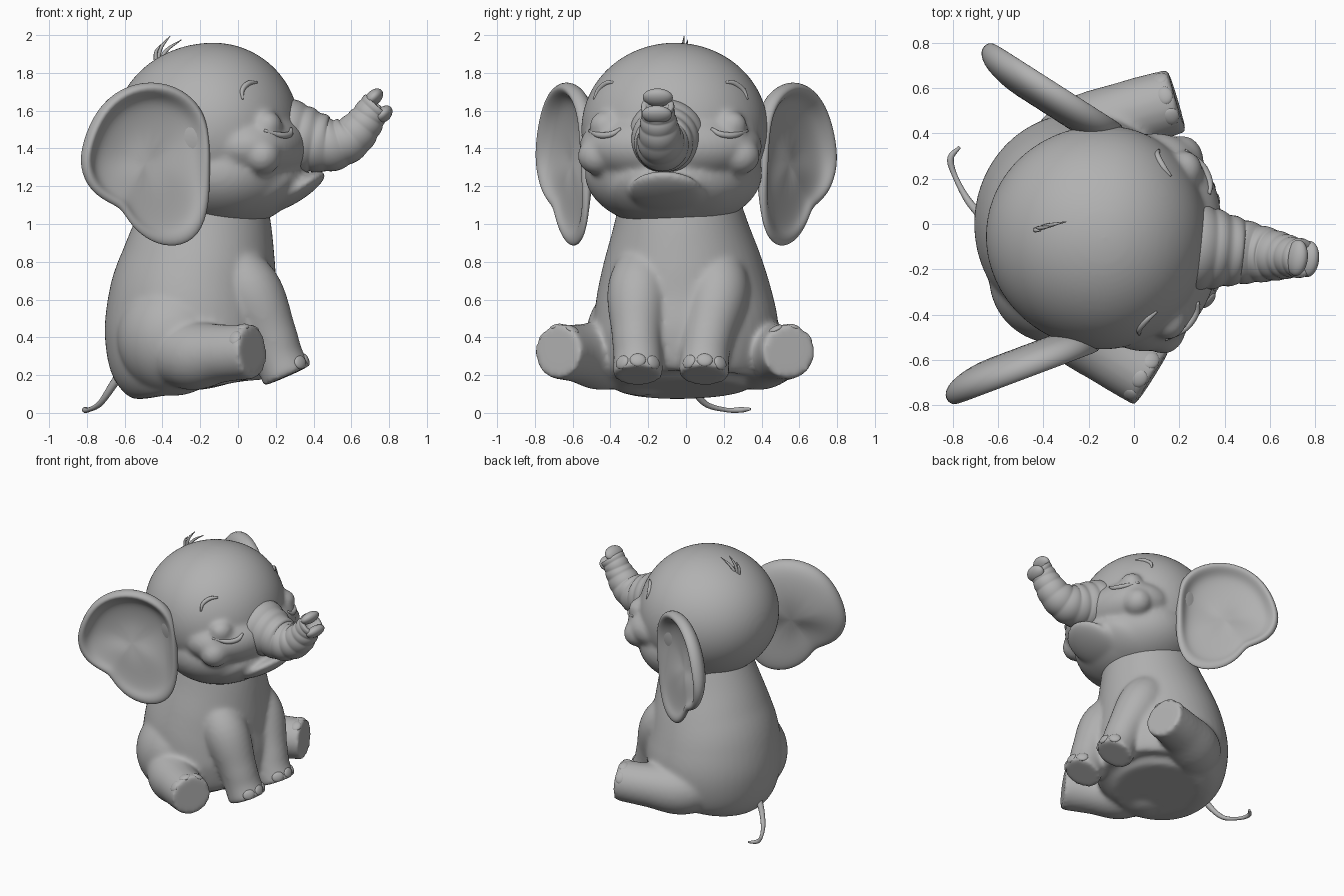
import bpy
import bmesh
from math import radians, sin, cos, pi
from mathutils import Vector, Matrix
from mathutils.bvhtree import BVHTree

cube = bpy.data.objects.get("Cube")
if cube:
    bpy.data.objects.remove(cube, do_unlink=True)

grey = bpy.data.materials.new("soft grey skin")
grey.use_nodes = True
grey.diffuse_color = (0.44, 0.44, 0.44, 1)
grey.node_tree.nodes["Principled BSDF"].inputs["Base Color"].default_value = grey.diffuse_color

# The head is modelled symmetrically, then turned a little to one side
HEAD = Matrix.Translation((-0.13, -0.06, 0)) @ Matrix.Rotation(radians(-6), 4, 'Z')
SIDES = (("near", -1), ("far", 1))


def finish(bm, name, frame=None, voxel=0, relax=0, subdiv=0):
    """Turn a bmesh into a smooth shaded object, optionally fused into one skin."""
    bmesh.ops.recalc_face_normals(bm, faces=bm.faces)
    mesh = bpy.data.meshes.new(name)
    bm.to_mesh(mesh)
    bm.free()
    mesh.materials.append(grey)
    mesh.shade_smooth()
    obj = bpy.data.objects.new(name, mesh)
    bpy.context.collection.objects.link(obj)
    if frame:
        obj.matrix_world = frame
    if voxel:
        fuse = obj.modifiers.new("fuse", 'REMESH')
        fuse.mode = 'VOXEL'
        fuse.voxel_size = voxel
        fuse.use_smooth_shade = True
        soften = obj.modifiers.new("soften", 'SMOOTH')
        soften.iterations = relax
    if subdiv:
        obj.modifiers.new("subdivide", 'SUBSURF').levels = subdiv
        obj.modifiers["subdivide"].render_levels = subdiv
    return obj


def blob(bm, centre, radii, turn=None):
    matrix = Matrix.Translation(centre) @ (turn or Matrix()) @ Matrix.Diagonal((*radii, 1))
    return bmesh.ops.create_uvsphere(bm, u_segments=64, v_segments=40, radius=1, matrix=matrix)["verts"]


def spline(points, steps):
    """Catmull-Rom samples through points of any dimension."""
    pts = [Vector(p) for p in points]
    pts = [2 * pts[0] - pts[1]] + pts + [2 * pts[-1] - pts[-2]]
    out = []
    for a, b, c, d in zip(pts, pts[1:], pts[2:], pts[3:]):
        for i in range(steps):
            t = i / steps
            out.append((2 * b + (c - a) * t + (2 * a - 5 * b + 4 * c - d) * t**2
                        + (3 * b - a - 3 * c + d) * t**3) / 2)
    return out + [pts[-2]]


def bridge(bm, rings):
    for p, q in zip(rings, rings[1:]):
        for j in range(len(p)):
            n = (j + 1) % len(p)
            bm.faces.new((p[j], p[n], q[n], q[j]))


def tube(bm, points, hint=(0, 1, 0), steps=6, seg=24, ridges=0):
    """Loft along (x, y, z, radius[, second radius]); returns the end cap."""
    samples = spline(points, steps)
    path = [Vector(s[:3]) for s in samples]
    rings = []
    for i, s in enumerate(samples):
        t = (path[min(i + 1, len(path) - 1)] - path[max(i - 1, 0)]).normalized()
        side = Vector(hint)
        side = (side - t * side.dot(t)).normalized()
        up = side.cross(t)
        k = 1
        if ridges:
            k = 0.965 + 0.05 * abs(sin(pi * ridges * i / (len(path) - 1)))
        a, b = s[3] * k, s[-1] * k
        rings.append([bm.verts.new(path[i] + side * a * cos(w) + up * b * sin(w))
                      for w in (2 * pi * j / seg for j in range(seg))])
    bridge(bm, rings)
    bm.faces.new(rings[0])
    return bm.faces.new(rings[-1])


# Body, one fuller hip and the legs, fused into one skin
body = bmesh.new()
tube(body, [(-0.22, -0.01, 0.125, 0.33, 0.28), (-0.232, -0.01, 0.2, 0.44, 0.42),
            (-0.24, 0, 0.4, 0.49, 0.465), (-0.235, -0.01, 0.6, 0.47, 0.45),
            (-0.205, -0.02, 0.8, 0.42, 0.41), (-0.175, -0.03, 1, 0.355, 0.36),
            (-0.15, -0.04, 1.2, 0.3, 0.3)], seg=48)
blob(body, (-0.34, -0.24, 0.4), (0.3, 0.29, 0.31))
front_legs = {
    "near": [(-0.1, -0.21, 0.88, 0.1), (0.06, -0.25, 0.66, 0.165), (0.175, -0.26, 0.42, 0.135),
             (0.215, -0.255, 0.3, 0.13), (0.26, -0.255, 0.195, 0.135)],
    "far": [(-0.1, 0.15, 0.88, 0.1), (0.06, 0.17, 0.66, 0.165), (0.175, 0.12, 0.42, 0.135),
            (0.215, 0.1, 0.3, 0.13), (0.26, 0.095, 0.195, 0.135)]}
hind_legs = {
    "near": [(-0.42, -0.24, 0.34, 0.14), (-0.25, -0.43, 0.305, 0.185),
             (-0.09, -0.57, 0.315, 0.155), (0.08, -0.68, 0.325, 0.145)],
    "far": [(-0.42, 0.2, 0.34, 0.14), (-0.24, 0.37, 0.305, 0.185),
            (-0.02, 0.48, 0.315, 0.155), (0.19, 0.545, 0.325, 0.145)]}
for legs in (front_legs, hind_legs):
    for leg in legs.values():
        tube(body, leg)
finish(body, "body_and_legs", voxel=0.015, relax=14)


# Toenails: three flattened buttons around the edge of every sole
def toenails(name, leg, facing):
    end, before = Vector(leg[-1][:3]), Vector(leg[-2][:3])
    axis = (end - before).normalized()
    facing = (facing - axis * facing.dot(axis)).normalized()
    bm = bmesh.new()
    for angle in (-42, 0, 42):
        out = Matrix.Rotation(radians(angle), 3, axis) @ facing
        across = axis.cross(out)
        turn = Matrix((out, across, axis)).transposed().to_4x4()
        blob(bm, end - axis * 0.04 + out * (leg[-1][3] - 0.012), (0.018, 0.042, 0.036), turn)
    finish(bm, name)


for side, s in SIDES:
    toenails(side + "_front_toenails", front_legs[side], Vector((1, 0, 0)))
    toenails(side + "_hind_toenails", hind_legs[side], Vector((0, s * 0.3, 1)))

# Tail
tail = bmesh.new()
tube(tail, [(-0.58, 0, 0.27, 0.03), (-0.66, 0.03, 0.15, 0.022), (-0.73, 0.1, 0.05, 0.016),
            (-0.79, 0.21, 0.016, 0.012), (-0.81, 0.29, 0.016, 0.015),
            (-0.77, 0.34, 0.02, 0.007)], hint=(1, 0, 0.3), seg=12)
finish(tail, "tail")

# Head: skull, jaw, broad muzzle, chin, lower lip, cheeks and eyelids
head = bmesh.new()
for v in blob(head, (0, 0, 1.5), (0.525, 0.495, 0.46)):
    if v.co.x > 0:
        v.co.x *= 0.87
rise = Matrix.Rotation(radians(-32), 4, 'Y')
blob(head, (0.06, 0, 1.27), (0.4, 0.47, 0.295))
blob(head, (0.2, 0, 1.41), (0.32, 0.485, 0.22))
blob(head, (0.25, 0, 1.16), (0.27, 0.34, 0.13), rise)
blob(head, (0.43, 0, 1.17), (0.19, 0.2, 0.055), rise)
for side, s in SIDES:
    blob(head, (0.3, s * 0.375, 1.36), (0.1, 0.11, 0.1))
    blob(head, (0.32, s * 0.33, 1.52), (0.08, 0.09, 0.08))
face = finish(head, "head", HEAD, voxel=0.014, relax=16)

# Trunk with wrinkle rings and a hollow, two-lipped tip
trunk = bmesh.new()
cap = tube(trunk, [(0.3, 0, 1.46, 0.23), (0.42, 0, 1.455, 0.2), (0.53, 0, 1.435, 0.165),
                   (0.63, 0, 1.42, 0.14), (0.73, 0, 1.455, 0.118), (0.8, 0, 1.53, 0.1),
                   (0.84, 0, 1.59, 0.088), (0.875, 0, 1.63, 0.088)],
           steps=14, seg=36, ridges=10)
trunk.normal_update()
inward = -0.05 if cap.normal.x > 0 else 0.05
bmesh.ops.inset_individual(trunk, faces=[cap], thickness=0.025)
bmesh.ops.inset_individual(trunk, faces=[cap], thickness=0.02, depth=inward)
finish(trunk, "trunk", HEAD)
lips = bmesh.new()
tilt = Matrix.Rotation(radians(-45), 4, 'Y')
blob(lips, (0.855, 0, 1.67), (0.055, 0.08, 0.038), tilt)
blob(lips, (0.905, 0, 1.58), (0.055, 0.08, 0.038), tilt)
finish(lips, "trunk_tip_lips", HEAD)

# Ears: outline loops stepped in to form a raised rim, a deep hollow and a rounded back
outline = [(0.03, 1.48), (-0.01, 1.62), (-0.11, 1.72), (-0.26, 1.765), (-0.42, 1.725),
           (-0.54, 1.61), (-0.61, 1.44), (-0.63, 1.3), (-0.575, 1.17), (-0.47, 1.105),
           (-0.415, 1.08), (-0.37, 0.99), (-0.27, 0.9), (-0.14, 0.87), (-0.02, 0.93),
           (0.03, 1.1), (0.03, 1.28)]
layers = [(0.25, -0.065), (0.55, -0.055), (0.78, -0.03), (0.86, 0.025), (0.94, 0.045),
          (1.01, 0.005), (0.98, -0.05), (0.8, -0.095), (0.3, -0.115)]
for side, s in SIDES:
    ear = bmesh.new()
    normal = Vector((0.46, 0.89 * s, 0))
    loops = []
    for scale, offset in layers:
        loop = []
        for u, z in outline:
            pu, pz = -0.28 + (u + 0.28) * scale, 1.33 + (z - 1.33) * scale
            thick = min(1, max(0.35, (z - 0.9) / 0.5))
            base = Vector((pu, s * (0.475 - 0.5 * pu), pz))
            loop.append(ear.verts.new(base + normal * offset * thick))
        loops.append(loop)
    bridge(ear, loops)
    ear.faces.new(loops[0])
    ear.faces.new(loops[-1])
    finish(ear, side + "_ear", HEAD, subdiv=2)

# Closed eye lines and eyebrows, laid on the face
skin = BVHTree.FromObject(face, bpy.context.evaluated_depsgraph_get())


def face_line(name, s, points):
    bm = bmesh.new()
    spots = [(*skin.ray_cast(Vector((2, s * v, z)), Vector((-1, 0, 0)))[0], r) for v, z, r in points]
    tube(bm, spots, hint=(0, 0, 1), seg=10)
    finish(bm, name, HEAD)


for side, s in SIDES:
    face_line(side + "_closed_eye", s, [(0.24, 1.505, 0.008), (0.29, 1.475, 0.016),
                                        (0.36, 1.47, 0.016), (0.42, 1.495, 0.008)])
    face_line(side + "_eyebrow", s, [(0.3, 1.75, 0.006), (0.34, 1.745, 0.014),
                                     (0.385, 1.71, 0.013), (0.41, 1.66, 0.005)])

# Hair tuft
hair = bmesh.new()
for tip in ((-0.36, -0.01, 1.995), (-0.3, 0.01, 1.975), (-0.41, -0.03, 1.95)):
    root, tip = Vector((-0.43, -0.025, 1.83)), Vector(tip)
    middle = root.lerp(tip, 0.5) + Vector((-0.015, 0, 0.015))
    tube(hair, [(*root, 0.013), (*middle, 0.01), (*tip, 0.002)], seg=8)
finish(hair, "hair_tuft")
